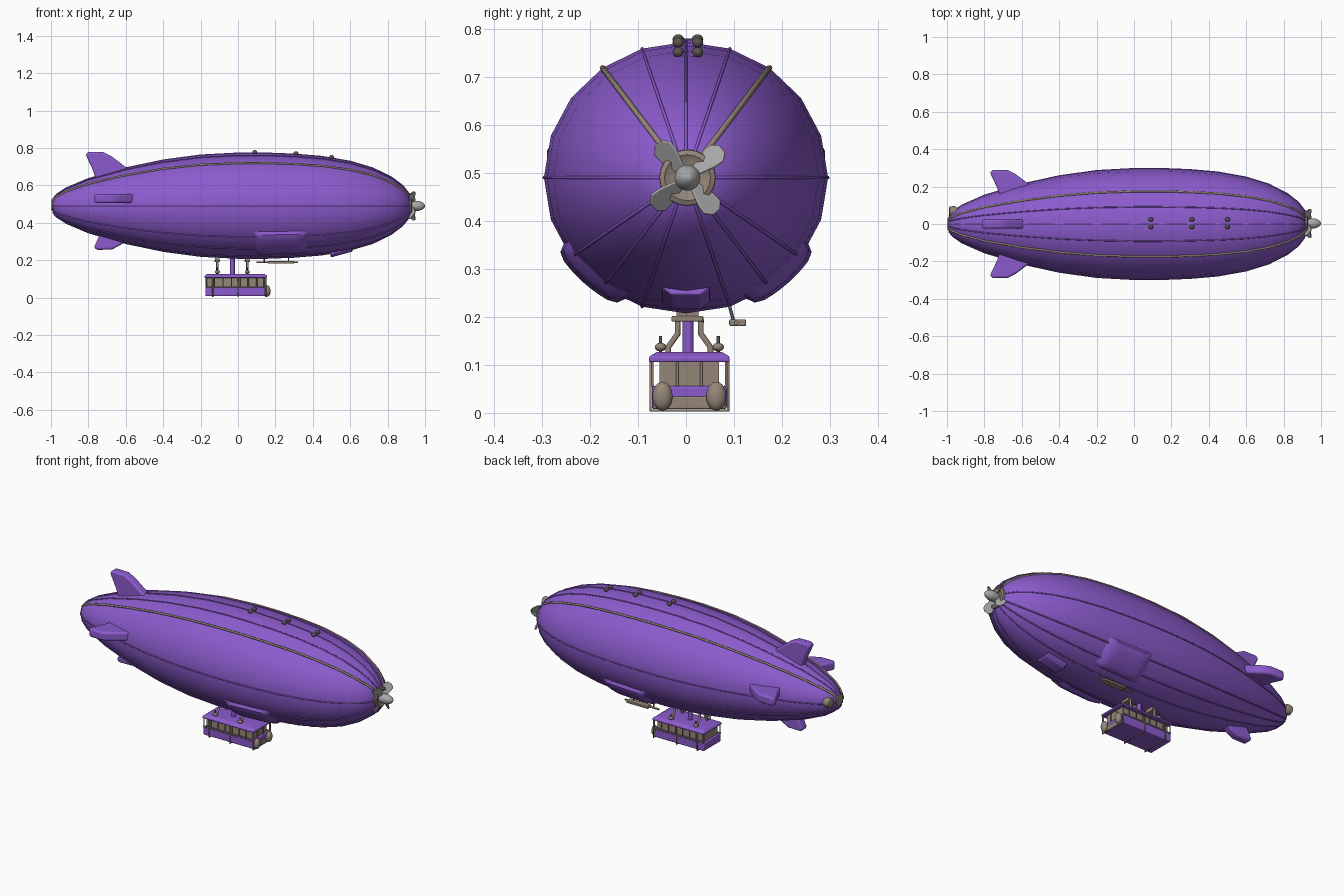
import bpy, bmesh
from math import sin, cos, radians, pi
from mathutils import Vector, Matrix

cube = bpy.data.objects.get("Cube")
if cube:
    bpy.data.objects.remove(cube)


def material(name, rgb):
    m = bpy.data.materials.new(name)
    m.use_nodes = True
    m.diffuse_color = (*rgb, 1)
    m.node_tree.nodes["Principled BSDF"].inputs["Base Color"].default_value = (*rgb, 1)
    return m


PURPLE = material("purple fabric", (0.26, 0.105, 0.61))
TAN = material("tan metal", (0.3, 0.24, 0.19))
GREY = material("grey metal", (0.4, 0.4, 0.4))
DARK = material("dark metal", (0.1, 0.085, 0.08))


def finish(name, bm, mat, bevel=0.0, matrix=None):
    """Turn a bmesh into a smooth-shaded object with optional rounded edges."""
    if matrix:
        bm.transform(matrix)
    bmesh.ops.recalc_face_normals(bm, faces=bm.faces)
    mesh = bpy.data.meshes.new(name)
    bm.to_mesh(mesh)
    bm.free()
    mesh.materials.append(mat)
    ob = bpy.data.objects.new(name, mesh)
    bpy.context.collection.objects.link(ob)
    if bevel:
        mod = ob.modifiers.new("rounded", "BEVEL")
        mod.width, mod.segments = bevel, 3
    bpy.ops.object.select_all(action="DESELECT")
    ob.select_set(True)
    bpy.context.view_layer.objects.active = ob
    bpy.ops.object.shade_smooth_by_angle(angle=radians(40))
    return ob


def box(name, lo, hi, mat, bevel=0.0):
    bm = bmesh.new()
    bmesh.ops.create_cube(bm, size=1)
    lo, hi = Vector(lo), Vector(hi)
    return finish(name, bm, mat, bevel, Matrix.Translation((lo + hi) / 2) @ Matrix.Diagonal((*(hi - lo), 1)))


def ball(name, centre, size, mat):
    bm = bmesh.new()
    bmesh.ops.create_uvsphere(bm, u_segments=16, v_segments=10, radius=1)
    return finish(name, bm, mat, 0, Matrix.Translation(centre) @ Matrix.Diagonal((*size, 1)))


def loft(name, rings, mat, bevel=0.0, matrix=None):
    """Skin closed rings of points and cap both ends."""
    bm = bmesh.new()
    rows = [[bm.verts.new(p) for p in ring] for ring in rings]
    n = len(rows[0])
    for a, b in zip(rows, rows[1:]):
        for i in range(n):
            bm.faces.new((a[i], a[(i + 1) % n], b[(i + 1) % n], b[i]))
    bm.faces.new(rows[0])
    bm.faces.new(rows[-1])
    return finish(name, bm, mat, bevel, matrix)


def prism(name, outline, thick, mat, bevel=0.0, matrix=None):
    """Outline in local x, z with thickness along y."""
    return loft(name, [[(a, y, b) for a, b in outline] for y in (-thick / 2, thick / 2)], mat, bevel, matrix)


def lathe(name, profile, centre, mat, sides=20):
    """Profile of (x, radius) turned about the long axis."""
    rings = [[(x, r * cos(2 * pi * i / sides), r * sin(2 * pi * i / sides)) for i in range(sides)]
             for x, r in profile]
    return loft(name, rings, mat, 0, Matrix.Translation(centre))


def tube(name, points, radius, mat, cyclic=False):
    curve = bpy.data.curves.new(name, "CURVE")
    curve.dimensions = "3D"
    curve.bevel_depth, curve.bevel_resolution = radius, 1
    curve.use_fill_caps = True
    spline = curve.splines.new("POLY")
    spline.points.add(len(points) - 1)
    for p, co in zip(spline.points, points):
        p.co = (*co, 1)
    spline.use_cyclic_u = cyclic
    curve.materials.append(mat)
    ob = bpy.data.objects.new(name, curve)
    bpy.context.collection.objects.link(ob)
    bpy.ops.object.select_all(action="DESELECT")
    ob.select_set(True)
    bpy.context.view_layer.objects.active = ob
    bpy.ops.object.convert(target="MESH")
    return ob


# Envelope
AXIS = 0.49
PROFILE = [(-0.99, 0.04), (-0.97, 0.065), (-0.92, 0.1), (-0.8, 0.153), (-0.6, 0.213), (-0.4, 0.257),
           (-0.2, 0.285), (0, 0.296), (0.15, 0.296), (0.3, 0.29), (0.45, 0.277), (0.6, 0.25),
           (0.72, 0.213), (0.82, 0.162), (0.88, 0.115), (0.91, 0.075), (0.92, 0.05)]


def radius_at(x):
    for (x0, r0), (x1, r1) in zip(PROFILE, PROFILE[1:]):
        if x <= x1:
            return r0 + (r1 - r0) * (x - x0) / (x1 - x0)


def skin(x, degrees, lift=0.0):
    r = radius_at(x) + lift
    a = radians(degrees)
    return (x, r * cos(a), AXIS + r * sin(a) * 0.955)


loft("envelope", [[skin(x, a) for a in range(0, 360, 18)] for x, r in PROFILE], PURPLE)

# Lengthwise seams, with a metal pair on the upper shoulders
for a in (0, 72, 90, 108, 180, 216, 234, 252, 288, 306, 324):
    tube("seam", [skin(x, a) for x, r in PROFILE], 0.0035, PURPLE)
for a in (54, 126):
    tube("metal_seam", [skin(x, a) for x, r in PROFILE], 0.006, TAN)

# Tail fins: turn about the axis, forward shift, outward shift, lift
FIN = [(-0.75, 0.1), (-0.775, 0.19), (-0.815, 0.275), (-0.8, 0.29), (-0.72, 0.288),
       (-0.675, 0.265), (-0.57, 0.185), (-0.56, 0.1)]
for name, turn, dx, out, lift in (("top_fin", 0, 0, 0, 0), ("left_fin", 90, 0.045, 0, 0.04),
                                  ("right_fin", -90, 0.045, 0, 0.04), ("bottom_fin", 180, 0.045, -0.055, 0)):
    prism(name, FIN, 0.05, PURPLE, 0.018, Matrix.Translation((dx, 0, AXIS + lift))
          @ Matrix.Rotation(radians(turn), 4, "X") @ Matrix.Translation((0, 0, out)))

# Raised panels on the lower flanks
for side in (-1, 1):
    bm = bmesh.new()
    n = 10
    grid = []
    for i in range(n + 1):
        row = []
        for j in range(n + 1):
            edge = min(i, j, n - i, n - j)
            a = -28 - 38 * j / n
            row.append(bm.verts.new(skin(0.08 + 0.3 * i / n, a if side > 0 else 180 - a,
                                         (-0.012, 0.012, 0.017)[min(edge, 2)])))
        grid.append(row)
    for i in range(n):
        for j in range(n):
            bm.faces.new((grid[i][j], grid[i + 1][j], grid[i + 1][j + 1], grid[i][j + 1]))
    finish("flank_panel", bm, PURPLE)

# Hood under the nose
HOOD = [(-0.05, 0.015), (-0.03, 0.022), (-0.02, 0.008), (0.02, 0.008), (0.03, 0.022),
        (0.05, 0.015), (0.05, -0.005), (0.03, -0.02), (-0.03, -0.02), (-0.05, -0.005)]
prism("nose_hood", HOOD, 0.12, PURPLE, 0.004, Matrix.Translation((0.55, 0, 0.25))
      @ Matrix.Rotation(radians(-15), 4, "Y") @ Matrix.Rotation(radians(90), 4, "Z"))

# Propeller
HUB = (0, 0.003, AXIS)
lathe("nose_cowl", [(0.9, 0.06), (0.925, 0.058), (0.93, 0.048), (0.922, 0.035)], HUB, TAN)
lathe("spinner", [(0.91, 0.02), (0.935, 0.027), (0.965, 0.027), (0.985, 0.02), (0.996, 0.01), (1, 0.003)], HUB, GREY)
BLADE = [(-0.01, 0.015), (-0.026, 0.06), (-0.028, 0.08), (-0.012, 0.094), (0.012, 0.094),
         (0.028, 0.08), (0.026, 0.06), (0.01, 0.015)]
for k in range(4):
    prism("propeller_blade", BLADE, 0.006, GREY, 0.002, Matrix.Translation((0.93, 0.003, AXIS))
          @ Matrix.Rotation(radians(40 + 90 * k), 4, "X") @ Matrix.Rotation(radians(50), 4, "Z"))

# Tail fittings
lathe("tail_cap", [(-0.998, 0.02), (-0.995, 0.032), (-0.98, 0.036)], (0, 0, AXIS + 0.005), TAN)
lathe("tail_lamp", [(-0.99, 0.014), (-0.985, 0.026), (-0.96, 0.028), (-0.945, 0.02)], (0, 0.068, AXIS + 0.01), TAN)

# Paired lamps along the spine
for x in (0.09, 0.31, 0.5):
    z = skin(x, 90)[2]
    for y in (-0.016, 0.024):
        ball("spine_lamp", (x, y, z + 0.005), (0.013, 0.012, 0.011), DARK)
    box("spine_lamp_base", (x - 0.006, -0.016, z - 0.01), (x + 0.006, 0.024, z + 0.004), PURPLE)

# Gondola body
MID = 0.007
box("gondola_lower_body", (-0.175, MID - 0.078, 0.008), (0.145, MID + 0.078, 0.056), PURPLE, 0.005)
box("gondola_cabin", (-0.165, MID - 0.062, 0.05), (0.135, MID + 0.062, 0.11), TAN)
roof = [[(x, MID + y, z) for x, y in ((-a, -b), (c, -b), (c, b), (-a, b))]
        for z, a, b, c in ((0.106, 0.178, 0.084, 0.155), (0.117, 0.178, 0.084, 0.155), (0.127, 0.165, 0.068, 0.14))]
loft("gondola_roof", roof, PURPLE, 0.003)
box("front_bumper", (0.14, MID - 0.075, 0.008), (0.15, MID + 0.075, 0.034), TAN, 0.003)

# Gondola frame
for x in (-0.135, 0, 0.148):
    tube("gondola_hoop", [(x, MID + y, z) for y, z in ((-0.081, 0.005), (0.081, 0.005), (0.081, 0.11), (-0.081, 0.11))],
         0.004, TAN, True)
for side in (-1, 1):
    y = MID + side * 0.077
    tube("window_rail", [(-0.175, y, 0.057), (0.147, y, 0.057)], 0.004, TAN)
    for k in range(8):
        x = -0.17 + k * 0.045
        tube("window_post", [(x, y, 0.055), (x, y, 0.108)], 0.003, TAN)
    ball("headlamp", (0.158, MID + side * 0.056, 0.035), (0.016, 0.021, 0.03), TAN)
for y in (-0.025, 0.025):
    tube("end_post", [(0.14, MID + y, 0.055), (0.14, MID + y, 0.108)], 0.003, TAN)

# Suspension gear
tube("central_column", [(-0.03, 0.004, 0.12), (-0.03, 0.004, 0.22)], 0.013, PURPLE)
for x in (-0.11, 0.05):
    box("hanger_plate", (x - 0.015, -0.03, 0.19), (x + 0.015, 0.036, 0.202), TAN, 0.003)
    box("hanger_block", (x - 0.012, -0.02, 0.2), (x + 0.012, 0.026, 0.225), TAN)
    for side in (-1, 1):
        tube("hanger_strut", [(x, MID + side * y, z) for y, z in
                              ((0.044, 0.12), (0.044, 0.137), (0.024, 0.165), (0.024, 0.195))], 0.007, TAN)
        tube("roof_post", [(x, MID + side * 0.06, 0.12), (x, MID + side * 0.06, 0.16)], 0.004, DARK)
        ball("roof_knob", (x, MID + side * 0.06, 0.137), (0.014, 0.012, 0.009), TAN)

# Boom slung beside the keel
tube("boom", [(0.1, 0.105, 0.188), (0.32, 0.105, 0.188)], 0.005, TAN)
box("boom_housing", (0.16, 0.09, 0.181), (0.3, 0.125, 0.195), TAN, 0.003)
for x in (0.14, 0.27):
    tube("boom_bracket", [(x, 0.1, 0.188), (x, 0.09, 0.225)], 0.004, DARK)
